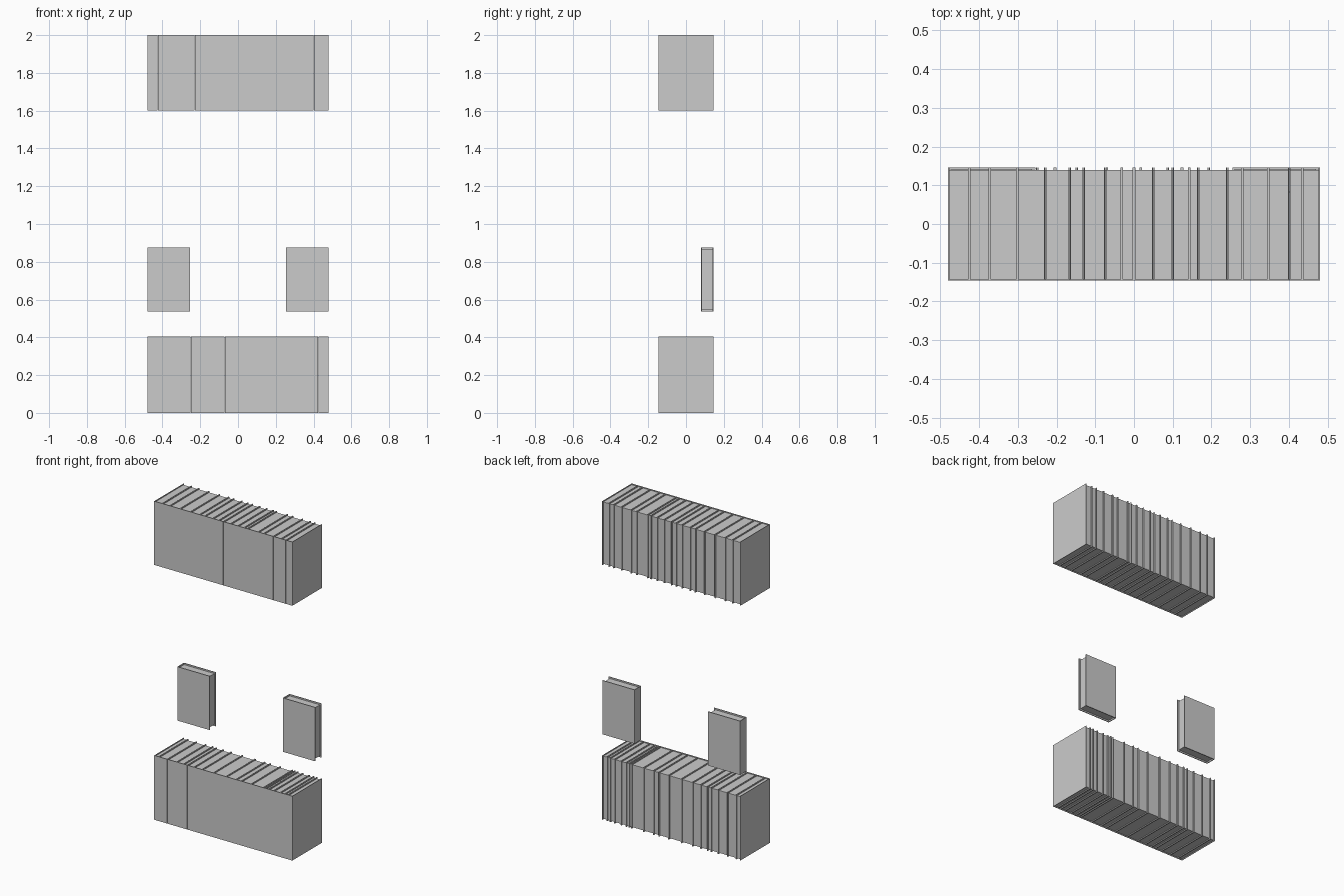
import bpy
import bmesh
from mathutils import Matrix, Vector

if "Cube" in bpy.data.objects:
    bpy.data.objects.remove(bpy.data.objects["Cube"])


def add_box(bm, lo, hi, matrix):
    lo, hi = Vector(lo), Vector(hi)
    size = hi - lo
    m = matrix @ Matrix.Translation((lo + hi) / 2) @ Matrix.Diagonal((*size, 1))
    bmesh.ops.create_cube(bm, size=1, matrix=m)


def extrude_outline(bm, pts, z0, z1, matrix):
    # Closed outline in xy, swept along z
    face = bm.faces.new([bm.verts.new((x, y, z0)) for x, y in pts])
    out = bmesh.ops.extrude_face_region(bm, geom=[face])
    top = [g for g in out["geom"] if isinstance(g, bmesh.types.BMVert)]
    bmesh.ops.translate(bm, verts=top, vec=(0, 0, z1 - z0))
    verts = list(face.verts) + top
    bmesh.ops.transform(bm, matrix=matrix, verts=verts)


def book(name, thick, depth, height, loc, turn=0, cover=0.003, inset=0.006):
    # Spine faces -y, page edges face +y, thickness runs along x
    bm = bmesh.new()
    m = Matrix.Rotation(turn, 4, 'Z')
    t, d = thick / 2, depth / 2
    c = min(cover, thick * 0.2)
    # U-shaped cover
    outline = [(-t, -d), (t, -d), (t, d), (t - c, d), (t - c, -d + c),
               (-t + c, -d + c), (-t + c, d), (-t, d)]
    extrude_outline(bm, outline, 0, height, m)
    # Recessed page block
    add_box(bm, (-t + c, -d + c, inset), (t - c, d - inset, height - inset), m)
    bmesh.ops.recalc_face_normals(bm, faces=bm.faces)
    mesh = bpy.data.meshes.new(name)
    bm.to_mesh(mesh)
    bm.free()
    obj = bpy.data.objects.new(name, mesh)
    obj.location = loc
    bpy.context.collection.objects.link(obj)
    return obj


def book_row(name, edges, z, height):
    for a, b in zip(edges, edges[1:]):
        book(name, b - a - 0.0006, 0.292, height, ((a + b) / 2, 0, z))


# Top shelf row of books
book_row("top_row_book",
         [-.48, -.425, -.373, -.302, -.229, -.166, -.13, -.074, -.032, 0, .05,
          .10, .143, .166, .241, .28, .347, .401, .434, .48], 1.6, 0.4)

# Bottom shelf row of books
book_row("bottom_row_book",
         [-.48, -.449, -.389, -.325, -.277, -.25, -.204, -.148, -.07, .018,
          .087, .124, .193, .277, .293, .314, .349, .394, .425, .447, .48],
         0, 0.404)

# Two display books with covers facing forward, page edges to +x
for x in (-.366, .367):
    book("display_book", 0.066, 0.224, 0.338, (x, 0.113, 0.537),
         turn=-1.5707963, cover=0.005, inset=0.009)
